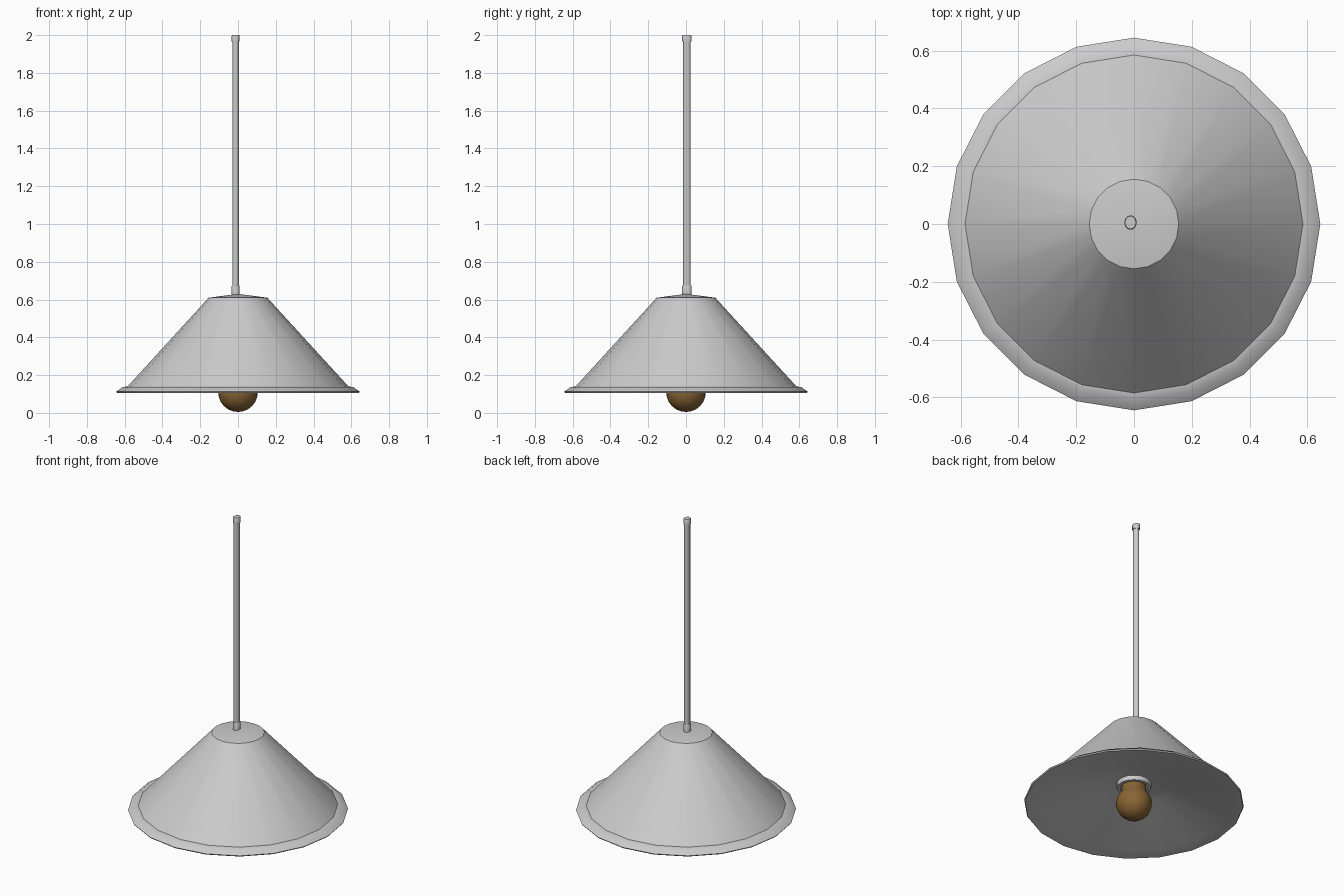
import bpy, bmesh, math
from mathutils import Matrix

if "Cube" in bpy.data.objects:
    bpy.data.objects.remove(bpy.data.objects["Cube"])


def lathe(name, profile, sides, centre=(0, 0), squash=(1, 1), angle=35, color=None):
    """Revolve an (r, z) profile about the z axis; r = 0 makes a pole."""
    bm = bmesh.new()
    rings = []
    for r, z in profile:
        n = 1 if r == 0 else sides
        rings.append([bm.verts.new((centre[0] + r * squash[0] * math.cos(2 * math.pi * i / sides),
                                    centre[1] + r * squash[1] * math.sin(2 * math.pi * i / sides), z))
                      for i in range(n)])
    for a, b in zip(rings, rings[1:]):
        for i in range(sides):
            j = (i + 1) % sides
            quad = [a[i % len(a)], a[j % len(a)], b[j % len(b)], b[i % len(b)]]
            bm.faces.new(list(dict.fromkeys(quad)))
    bmesh.ops.recalc_face_normals(bm, faces=bm.faces)
    mesh = bpy.data.meshes.new(name)
    bm.to_mesh(mesh)
    bm.free()
    ob = bpy.data.objects.new(name, mesh)
    bpy.context.collection.objects.link(ob)
    if color:
        mat = bpy.data.materials.new(name + "_material")
        mat.diffuse_color = color
        mat.use_nodes = True
        mat.node_tree.nodes["Principled BSDF"].inputs["Base Color"].default_value = mat.diffuse_color
        mesh.materials.append(mat)
    bpy.ops.object.select_all(action='DESELECT')
    ob.select_set(True)
    bpy.context.view_layer.objects.active = ob
    bpy.ops.object.shade_smooth_by_angle(angle=math.radians(angle))
    return ob


# Conical shade with rolled lip and shallow inner reflector
lathe("shade", [(0, 0.63), (0.155, 0.61), (0.585, 0.14), (0.61, 0.137), (0.645, 0.112),
                (0.64, 0.105), (0.56, 0.115), (0.205, 0.23), (0, 0.255)], 20)

# Hanging rod with a collar at each end
rod = dict(centre=(-0.012, 0.005), squash=(0.85, 1))
lathe("rod", [(0, 0.63), (0.02, 0.63), (0.02, 1.99), (0, 1.99)], 16, **rod)
for name, z0, z1 in (("lower_collar", 0.62, 0.675), ("upper_collar", 1.965, 2.0)):
    lathe(name, [(0, z0), (0.025, z0), (0.025, z1 - 0.004), (0.022, z1), (0, z1)], 16, **rod)

# Bulb socket ring
lathe("socket", [(0.08, 0.25), (0.08, 0.215), (0.098, 0.215), (0.102, 0.222), (0.102, 0.25)], 24)

# Round bulb with a neck running into the socket
ball = [(0.105 * math.sin(math.radians(a)), 0.11 - 0.105 * math.cos(math.radians(a)))
        for a in range(15, 136, 15)]
lathe("bulb", [(0, 0.005)] + ball + [(0.07, 0.25), (0, 0.25)], 24, angle=60,
      color=(0.25, 0.13, 0.035, 1))
